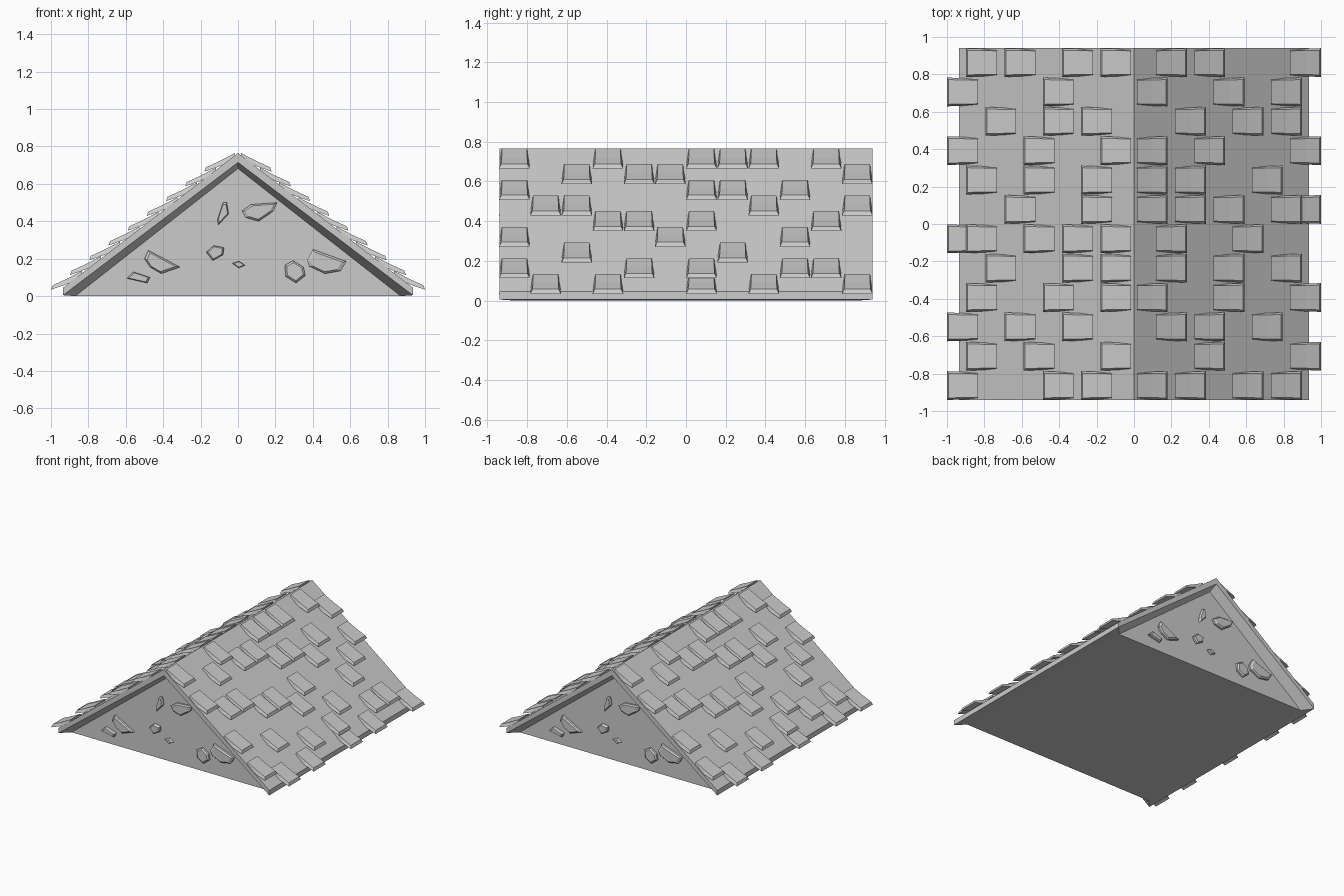
import bpy, bmesh
from mathutils import Vector

if "Cube" in bpy.data.objects:
    bpy.data.objects.remove(bpy.data.objects["Cube"])


def make(name, verts, faces):
    bm = bmesh.new()
    vs = [bm.verts.new(v) for v in verts]
    for f in faces:
        bm.faces.new([vs[i] for i in f])
    bmesh.ops.recalc_face_normals(bm, faces=bm.faces)
    me = bpy.data.meshes.new(name)
    bm.to_mesh(me)
    bm.free()
    ob = bpy.data.objects.new(name, me)
    bpy.context.collection.objects.link(ob)
    return ob


def band(a, b, n):
    # quads joining two closed rings of n points
    return [(a + i, a + (i + 1) % n, b + (i + 1) % n, b + i) for i in range(n)]


# Roof shell: three-point profiles lofted from front gable round to back gable
def profile(w, z_eave, z_top, y):
    return [(-w, y, z_eave), (0, y, z_top), (w, y, z_eave)]


wall = (0.87, 0.0, 0.682)
lip = (0.935, 0.005, 0.715)
top = (0.935, 0.045, 0.765)
rings = [(wall, -0.865), (lip, -0.94), (top, -0.94),
         (top, 0.94), (lip, 0.94), (wall, 0.865)]
verts = [v for p, y in rings for v in profile(*p, y)]
faces = [(3 * r + i, 3 * r + i + 1, 3 * r + i + 4, 3 * r + i + 3)
         for r in range(5) for i in range(2)]
for side in (0, 2):
    for a, b in ((0, 1), (1, 2)):
        faces.append([3 * r + side for r in (a, b, 5 - b, 5 - a)])
make("roof", verts, faces)

# Gable body: triangular prism
make("gable_body", profile(*wall, -0.865) + profile(*wall, 0.865),
     [(0, 1, 2), (5, 4, 3)] + band(0, 3, 3))

# Shingles: filled columns per row (0 = ridge, 8 = eave), back row first
left = ["0257", "38", "136", "048", "147", "15", "02478", "026", "037", "258", "047", "138"]
right = ["138", "047", "257", "038", "026", "02478", "15", "147", "048", "136", "38", "0257"]


def shingles(name, rows, s):
    verts, faces = [], []
    for r, row in enumerate(rows):
        y = 0.863 - 0.157 * r
        for k in map(int, row):
            x = 0.015 + 0.1025 * k
            z = 0.765 - 0.77 * x
            o = len(verts)
            # stations down the slope: x, bottom z, top z, half widths
            for dx, zb, zt, wb, wt in ((0, -0.02, 0.012, 0.07, 0.063),
                                       (0.085, -0.06, -0.032, 0.074, 0.064),
                                       (0.165, -0.088, -0.065, 0.077, 0.066)):
                dt = dx - (0.008 if dx > 0.1 else 0)
                verts += [(s * (x + dx), y - wb, z + zb), (s * (x + dx), y + wb, z + zb),
                          (s * (x + dt), y + wt, z + zt), (s * (x + dt), y - wt, z + zt)]
            faces += [(o, o + 1, o + 2, o + 3), (o + 8, o + 9, o + 10, o + 11)]
            faces += band(o, o + 4, 4) + band(o + 4, o + 8, 4)
    make(name, verts, faces)


shingles("shingles_left", left, -1)
shingles("shingles_right", right, 1)

# Gable stones: outlines (x, z), raised with a bevelled rim
stones = [
    [(-.08, .50), (-.11, .41), (-.105, .38), (-.05, .44), (-.06, .50)],
    [(.02, .455), (.07, .49), (.21, .50), (.19, .455), (.11, .40), (.04, .42)],
    [(-.48, .245), (-.31, .155), (-.41, .12), (-.47, .155), (-.50, .20)],
    [(-.595, .095), (-.56, .13), (-.47, .10), (-.485, .07)],
    [(-.17, .235), (-.13, .27), (-.075, .26), (-.08, .22), (-.135, .19)],
    [(-.03, .175), (.005, .187), (.037, .165), (.005, .15)],
    [(.25, .165), (.295, .19), (.35, .155), (.36, .11), (.31, .07), (.255, .105)],
    [(.40, .25), (.58, .185), (.55, .135), (.465, .12), (.38, .16), (.37, .19)],
]
for name, s in (("front_stones", 1), ("back_stones", -1)):
    verts, faces = [], []
    for pts in stones:
        n, o = len(pts), len(verts)
        c = sum((Vector(p) for p in pts), Vector((0, 0))) / n
        for scale, y in ((1, -0.86), (1, -0.88), (0.8, -0.89)):
            for p in pts:
                q = c + (Vector(p) - c) * scale
                verts.append((s * q.x, s * y, q.y))
        faces += band(o, o + n, n) + band(o + n, o + 2 * n, n)
        faces += [range(o, o + n), range(o + 2 * n, o + 3 * n)]
    make(name, verts, faces)
